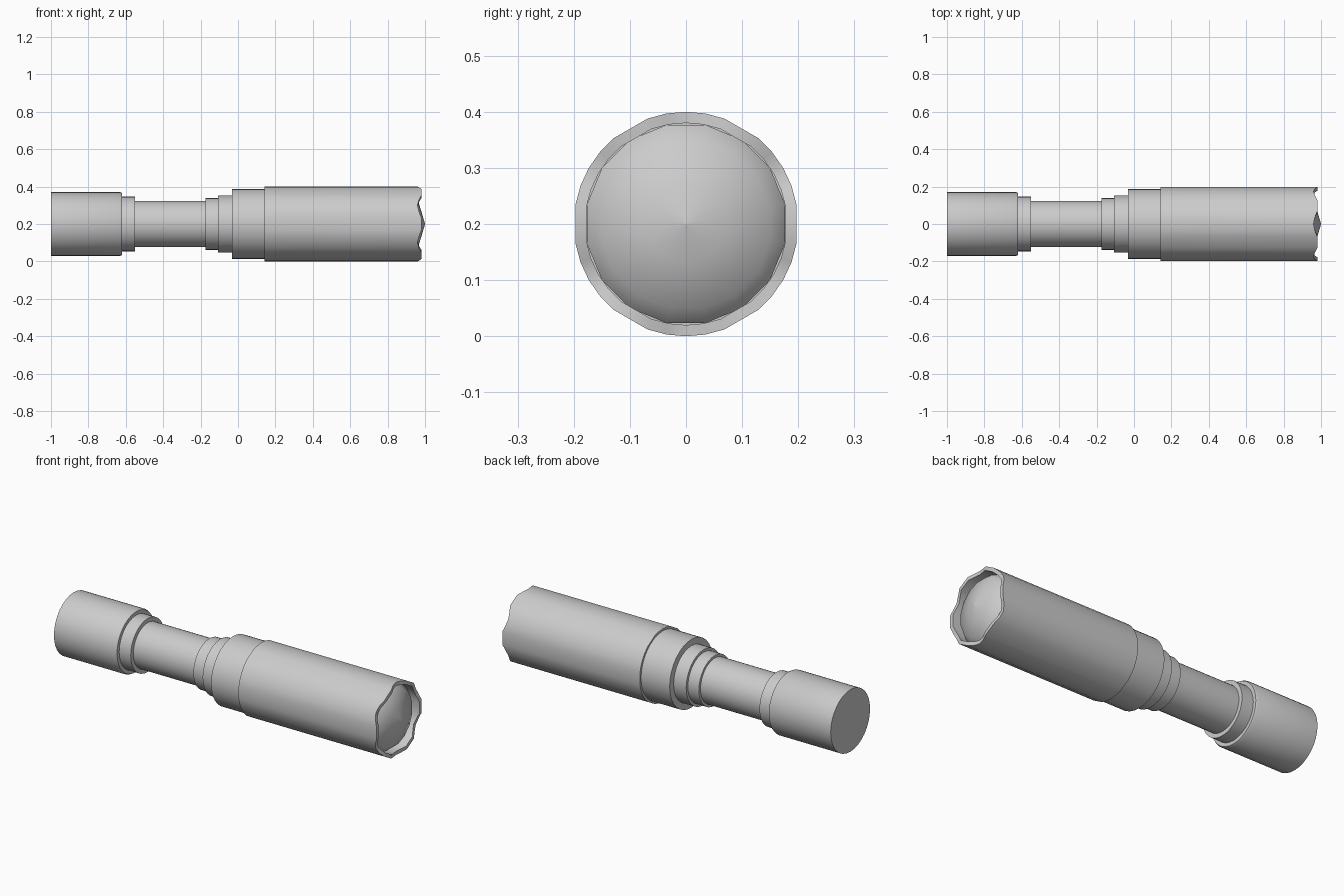
import bpy, bmesh
from math import sin, cos, radians, tau

if "Cube" in bpy.data.objects:
    bpy.data.objects.remove(bpy.data.objects["Cube"])

CZ = 0.2  # height of the long axis


def ring(bm, x, r, angles):
    xs = x if isinstance(x, list) else [x] * len(angles)
    return [bm.verts.new((px, r * cos(a), CZ + r * sin(a))) for px, a in zip(xs, angles)]


def loft(name, sections, angles, cap_start=True, cap_end=True, crease=30):
    """Skin a stack of (x, radius) rings about the x axis."""
    bm = bmesh.new()
    rings = [ring(bm, x, r, angles) for x, r in sections]
    n = len(angles)
    for a, b in zip(rings, rings[1:]):
        for i in range(n):
            j = (i + 1) % n
            bm.faces.new((a[i], a[j], b[j], b[i]))
    if cap_start:
        bm.faces.new(rings[0])
    if cap_end:
        bm.faces.new(rings[-1])
    bmesh.ops.remove_doubles(bm, verts=bm.verts, dist=1e-5)
    bmesh.ops.recalc_face_normals(bm, faces=bm.faces)
    if not (cap_start and cap_end) and name == "lens":
        for f in bm.faces:
            if f.normal.x < 0:
                f.normal_flip()
    me = bpy.data.meshes.new(name)
    bm.to_mesh(me)
    bm.free()
    ob = bpy.data.objects.new(name, me)
    bpy.context.collection.objects.link(ob)
    bpy.ops.object.select_all(action='DESELECT')
    ob.select_set(True)
    bpy.context.view_layer.objects.active = ob
    bpy.ops.object.shade_smooth_by_angle(angle=radians(crease))
    return ob


def even(n, offset=0.0):
    return [tau * (i + offset) / n for i in range(n)]


# stepped handle: tail cap, collar, slim grip, growing collars, shoulder
loft("handle", [
    (-1.0, 0.171), (-0.63, 0.171), (-0.62, 0.166), (-0.62, 0.147),
    (-0.55, 0.147), (-0.55, 0.124), (-0.175, 0.124), (-0.175, 0.138),
    (-0.108, 0.138), (-0.108, 0.153), (-0.032, 0.153), (-0.032, 0.188),
    (0.145, 0.188)], even(32))

# head barrel with six scallops cut in its rim
scallop = [(-20, 0.98), (-10, 0.967), (0, 0.96), (10, 0.967), (20, 0.98)]
head_angles, rim_x = [], []
for k in range(6):
    for d, x in scallop:
        head_angles.append(radians(30 + 60 * k + d))
        rim_x.append(x)
loft("head_barrel", [
    (0.142, 0.18), (0.142, 0.2), (rim_x, 0.2), (rim_x, 0.18), (0.9, 0.18)],
    head_angles)

# domed lens set inside the rim
loft("lens", [(0.92, 0.18), (0.955, 0.153), (0.98, 0.07), (1.0, 0.001)],
     even(16, 0.5), cap_start=False, crease=45)
